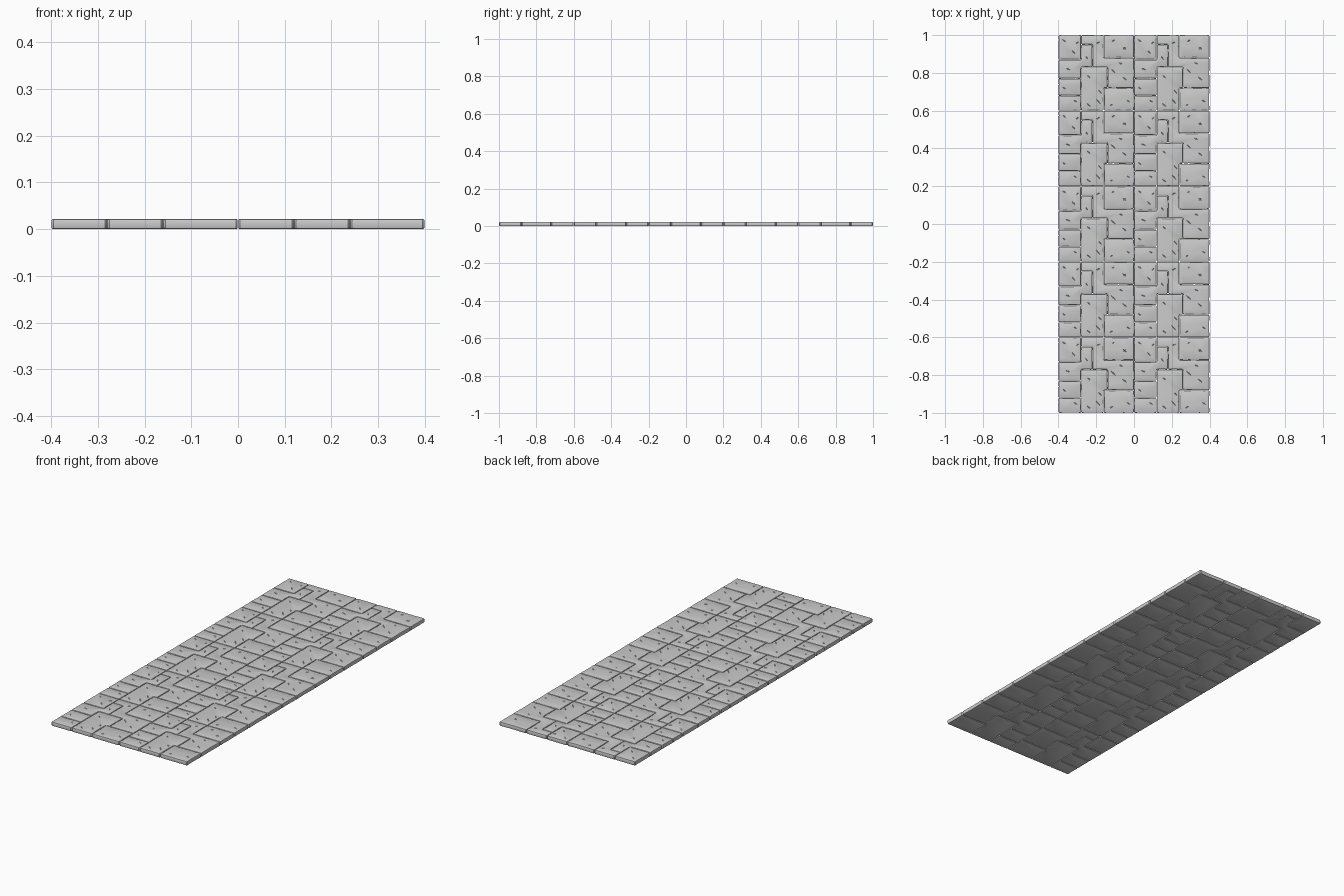
import bpy, bmesh, math, random
from mathutils import Vector, Matrix

if "Cube" in bpy.data.objects:
    bpy.data.objects.remove(bpy.data.objects["Cube"])

random.seed(4)
TILE, H, GAP = 0.4, 0.022, 0.0006
OX, OY = -0.4, -1.0


def rect(x0, y0, x1, y1):
    return [(x0, y0), (x1, y0), (x1, y1), (x0, y1)]


# Interlocking stone outlines of one repeating tile (counter-clockwise)
STONES = [
    rect(0, 0, .12, .08),
    rect(0, .08, .12, .17),
    [(0, .17), (.12, .17), (.12, .23), (.18, .23), (.18, .35), (.12, .35), (.12, .27), (0, .27)],
    rect(0, .27, .12, .4),
    [(.12, 0), (.24, 0), (.24, .12), (.26, .12), (.26, .23), (.12, .23)],
    rect(.24, 0, .4, .12),
    [(.26, .12), (.4, .12), (.4, .28), (.24, .28), (.24, .4), (.12, .4),
     (.12, .35), (.18, .35), (.18, .23), (.26, .23)],
    rect(.24, .28, .4, .4),
]

# Scratches: x, y, angle in degrees, length
CRACKS = [
    (.03, .37, -35, .022), (.08, .31, -50, .026), (.10, .36, 30, .016),
    (.05, .22, -20, .026), (.15, .28, -60, .022), (.03, .12, -40, .020),
    (.09, .05, -30, .020), (.16, .18, -45, .020), (.21, .05, -50, .036),
    (.16, .03, -40, .028), (.22, .10, -50, .026), (.29, .21, -45, .036),
    (.35, .17, -40, .030), (.21, .36, 20, .020), (.35, .33, -35, .024),
    (.35, .33, 40, .018), (.29, .37, 25, .016), (.37, .05, -30, .022),
    (.28, .03, 20, .018), (.33, .25, -25, .020),
]


def worn_outline(poly):
    """Inset the outline, clip its corners and wobble its sides inward."""
    n = len(poly)
    pts = [Vector(p) for p in poly]
    dirs = [(pts[(i + 1) % n] - pts[i]).normalized() for i in range(n)]
    nrm = [Vector((-d.y, d.x)) for d in dirs]
    pts = [p + (nrm[i] + nrm[i - 1]) * GAP for i, p in enumerate(pts)]
    out = []
    for i in range(n):
        a, b = pts[i], pts[(i + 1) % n]
        length = (b - a).length
        c = min(.004, length * .2)
        out.append(a + dirs[i] * c)
        steps = int(length / .025)
        for k in range(1, steps):
            out.append(a.lerp(b, k / steps) + nrm[i] * random.uniform(0, .0014))
        out.append(b - dirs[i] * c)
    return out


def make_stone(name, poly):
    bm = bmesh.new()
    base = bm.faces.new([bm.verts.new((p.x + OX, p.y + OY, 0)) for p in worn_outline(poly)])
    res = bmesh.ops.extrude_face_region(bm, geom=[base])
    for v in res["geom"]:
        if isinstance(v, bmesh.types.BMVert):
            v.co.z = H
    bmesh.ops.recalc_face_normals(bm, faces=bm.faces[:])
    rims = [e for e in bm.edges if abs(e.verts[0].co.z - e.verts[1].co.z) < 1e-6]
    bmesh.ops.bevel(bm, geom=rims, offset=.004, segments=2, profile=.5,
                    affect='EDGES', clamp_overlap=False)
    me = bpy.data.meshes.new(name)
    bm.to_mesh(me)
    bm.free()
    ob = bpy.data.objects.new(name, me)
    bpy.context.collection.objects.link(ob)
    return ob


# Cutter: slim diamonds that score the top faces
bm = bmesh.new()
for x, y, ang, length in CRACKS:
    m = (Matrix.Translation((x + OX, y + OY, H)) @ Matrix.Rotation(math.radians(ang), 4, 'Z')
         @ Matrix.Diagonal((length / 2, .0028, .003, 1)))
    ring = [bm.verts.new(m @ Vector(p)) for p in ((1, 0, 0), (.2, 1, 0), (-1, 0, 0), (-.2, -1, 0))]
    top, low = bm.verts.new(m @ Vector((0, 0, 1))), bm.verts.new(m @ Vector((0, 0, -1)))
    for i in range(4):
        bm.faces.new((ring[i], ring[(i + 1) % 4], top))
        bm.faces.new((ring[(i + 1) % 4], ring[i], low))
me = bpy.data.meshes.new("scratch_cutter")
bm.to_mesh(me)
bm.free()
cutter = bpy.data.objects.new("scratch_cutter", me)
cutter.hide_render = True
bpy.context.collection.objects.link(cutter)

# Stones: scored, then repeated two across and five along
for i, poly in enumerate(STONES):
    ob = make_stone(f"paving_stone_{i + 1}", poly)
    bpy.ops.object.select_all(action='DESELECT')
    ob.select_set(True)
    bpy.context.view_layer.objects.active = ob
    cut = ob.modifiers.new("scratches", 'BOOLEAN')
    cut.operation, cut.solver, cut.object = 'DIFFERENCE', 'EXACT', cutter
    cut.use_self = True
    bpy.ops.object.modifier_apply(modifier=cut.name)
    bpy.ops.object.shade_smooth_by_angle(angle=math.radians(30))
    for label, count, step in (("across", 2, (TILE, 0, 0)), ("along", 5, (0, TILE, 0))):
        arr = ob.modifiers.new(label, 'ARRAY')
        arr.count = count
        arr.use_relative_offset = False
        arr.use_constant_offset = True
        arr.constant_offset_displace = step

bpy.data.objects.remove(cutter)
